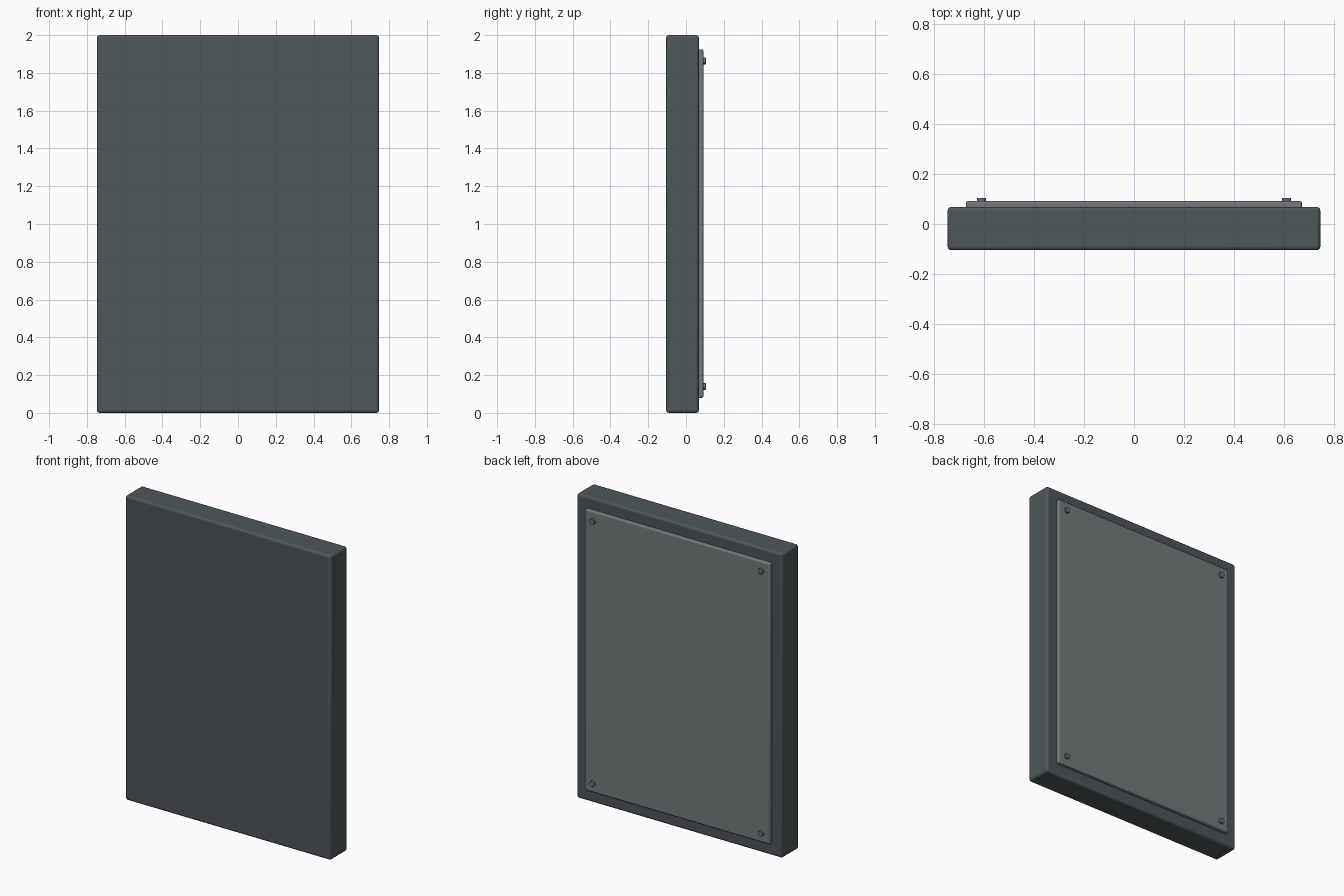
import bpy
import math

if "Cube" in bpy.data.objects:
    bpy.data.objects.remove(bpy.data.objects["Cube"])


def material(name, rgb):
    m = bpy.data.materials.new(name)
    m.diffuse_color = (*rgb, 1)
    m.use_nodes = True
    m.node_tree.nodes["Principled BSDF"].inputs["Base Color"].default_value = m.diffuse_color
    return m


def finish(ob, name, mat, bevel, segments):
    ob.name = name
    ob.data.materials.append(mat)
    b = ob.modifiers.new("Bevel", "BEVEL")
    b.width = bevel
    b.segments = segments
    b.limit_method = "ANGLE"
    bpy.ops.object.shade_smooth_by_angle(angle=math.radians(35))
    return ob


def box(name, lo, hi, mat, bevel, segments=3):
    bpy.ops.mesh.primitive_cube_add(size=1, location=[(a + b) / 2 for a, b in zip(lo, hi)])
    ob = bpy.context.object
    ob.scale = [b - a for a, b in zip(lo, hi)]
    bpy.ops.object.transform_apply(location=False, rotation=False, scale=True)
    return finish(ob, name, mat, bevel, segments)


dark = material("dark_slate", (0.075, 0.095, 0.1))
grey = material("back_grey", (0.17, 0.19, 0.195))
metal = material("screw_grey", (0.15, 0.17, 0.17))

# Main slab and raised back cover
box("panel_body", (-0.747, -0.105, 0), (0.747, 0.068, 2), dark, 0.014)
box("back_plate", (-0.673, 0.06, 0.08), (0.673, 0.092, 1.925), grey, 0.008)

# Corner screws with slotted heads
for side, x in (("left", -0.612), ("right", 0.612)):
    for level, z in (("lower", 0.14), ("upper", 1.863)):
        bpy.ops.mesh.primitive_cylinder_add(vertices=24, radius=0.018, depth=0.015,
                                            location=(x, 0.0975, z),
                                            rotation=(math.pi / 2, 0, 0))
        finish(bpy.context.object, f"screw_{level}_{side}", metal, 0.002, 2)
